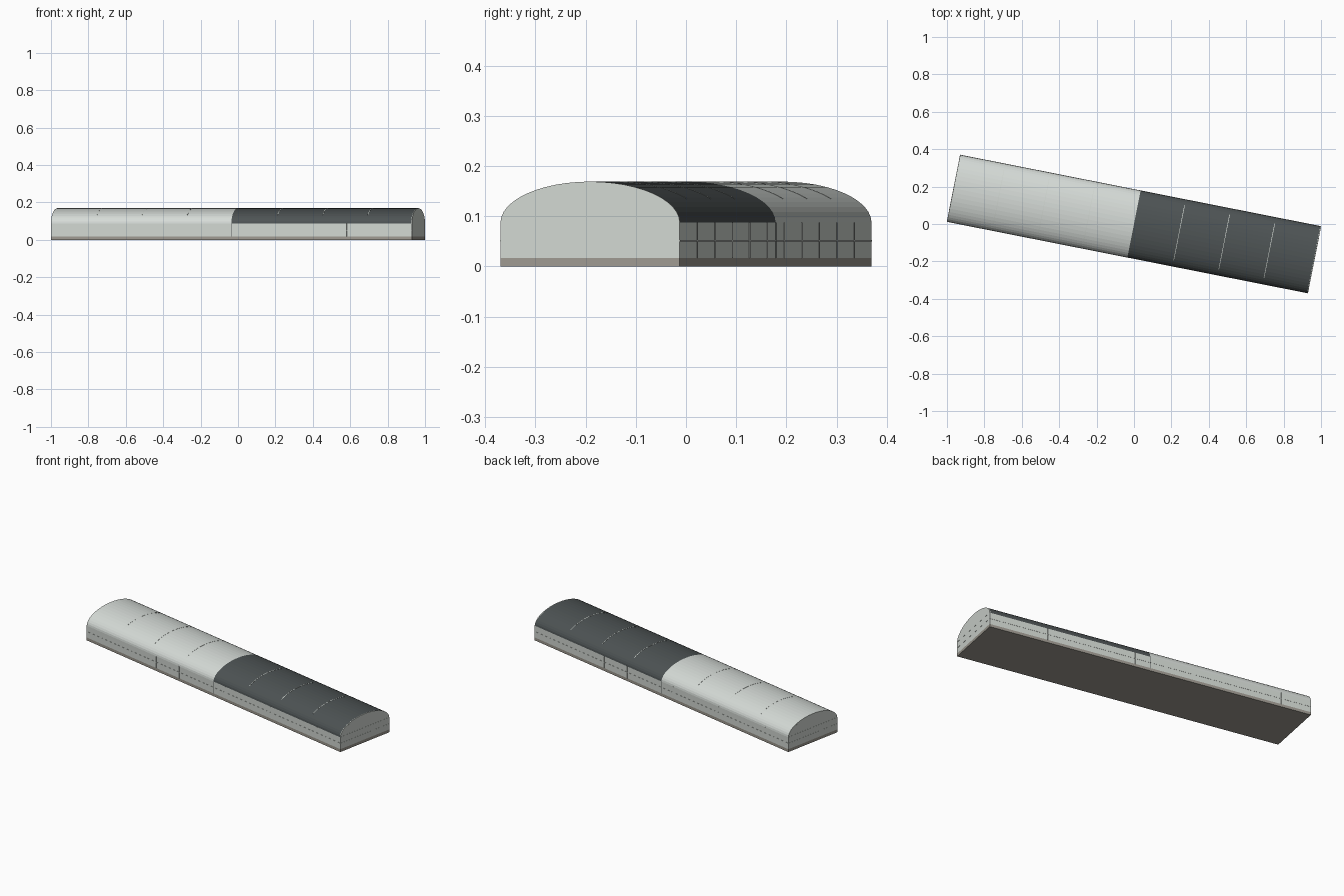
import bpy, bmesh
from math import sin, cos, pi, radians
from mathutils import Matrix

cube = bpy.data.objects.get("Cube")
if cube:
    bpy.data.objects.remove(cube, do_unlink=True)

LENGTH, HALF_W = 1.967, 0.182
HALF_L = LENGTH / 2
BASE, EAVES, RISE = 0.017, 0.087, 0.082
SEGMENTS = 24
TURN = Matrix.Rotation(radians(-11.2), 4, 'Z')


def material(name, rgb):
    m = bpy.data.materials.new(name)
    m.use_nodes = True
    m.diffuse_color = (*rgb, 1)
    m.node_tree.nodes["Principled BSDF"].inputs["Base Color"].default_value = (*rgb, 1)
    return m


wall_grey = material("pale wall grey", (0.64, 0.68, 0.64))
roof_pale = material("pale roof grey", (0.67, 0.71, 0.68))
roof_dark = material("dark slate roof", (0.075, 0.087, 0.089))
concrete = material("concrete", (0.34, 0.32, 0.28))
joint_dark = material("dark joint", (0.1, 0.11, 0.11))


def finish(name, bm, mat):
    bmesh.ops.recalc_face_normals(bm, faces=bm.faces[:])
    mesh = bpy.data.meshes.new(name)
    bm.to_mesh(mesh)
    bm.free()
    mesh.materials.append(mat)
    obj = bpy.data.objects.new(name, mesh)
    obj.matrix_world = TURN
    bpy.context.collection.objects.link(obj)


def add_box(bm, x, y, z):
    size = [b - a for a, b in (x, y, z)]
    mid = [(a + b) / 2 for a, b in (x, y, z)]
    bmesh.ops.create_cube(bm, size=1, matrix=Matrix.Translation(mid) @ Matrix.Diagonal((*size, 1)))


def arch(start, end, grow=0.0):
    """Points of the vault between two angles, from +y over to -y."""
    out = []
    for i in range(SEGMENTS + 1):
        a = start + (end - start) * i / SEGMENTS
        out.append(((HALF_W + grow) * cos(a), EAVES + (RISE + grow) * sin(a)))
    return out


def extrude_profile(bm, points, x0, x1):
    face = bm.faces.new([bm.verts.new((x0, y, z)) for y, z in points])
    new = bmesh.ops.extrude_face_region(bm, geom=[face])["geom"]
    verts = [v for v in new if isinstance(v, bmesh.types.BMVert)]
    bmesh.ops.translate(bm, verts=verts, vec=(x1 - x0, 0, 0))


# Foundation slab
bm = bmesh.new()
add_box(bm, (-HALF_L, HALF_L), (-HALF_W, HALF_W), (0, BASE))
finish("foundation", bm, concrete)

# Long side walls
bm = bmesh.new()
add_box(bm, (-HALF_L, HALF_L), (-HALF_W, HALF_W), (BASE, EAVES))
finish("side_walls", bm, wall_grey)

# Arched gable tops closing both ends
bm = bmesh.new()
for side in (-1, 1):
    extrude_profile(bm, arch(0, pi), side * (HALF_L - 0.004), side * HALF_L)
finish("end_gables", bm, wall_grey)

# Two halves of the vaulted roof
for name, side, mat in (("pale_roof", -1, roof_pale), ("dark_roof", 1, roof_dark)):
    bm = bmesh.new()
    extrude_profile(bm, arch(0, pi), 0, side * (HALF_L - 0.004))
    finish(name, bm, mat)

# Thin hoops over the roof
bm = bmesh.new()
lo, hi = radians(35), radians(145)
for k in range(-3, 4):
    x = k * LENGTH / 8
    if k:
        hoop = arch(lo, hi, 0.0006) + arch(lo, hi, -0.003)[::-1]
        extrude_profile(bm, hoop, x - 0.0015, x + 0.0015)
finish("roof_hoops", bm, wall_grey)

# Wall posts, horizontal rails and end posts
bm = bmesh.new()
for side in (-1, 1):
    face_y = sorted((side * (HALF_W - 0.002), side * (HALF_W + 0.001)))
    for k in range(-5, 5):
        x = (k + 0.5) * LENGTH / 11
        add_box(bm, (x - 0.003, x + 0.003), face_y, (BASE, EAVES))
    add_box(bm, (-HALF_L, HALF_L), face_y, (0.05, 0.053))
    face_x = sorted((side * (HALF_L - 0.002), side * (HALF_L + 0.0008)))
    for y in (-0.122, 0.122):
        add_box(bm, face_x, (y - 0.002, y + 0.002), (BASE, 0.142))
    for z in (0.05, 0.087):
        add_box(bm, face_x, (-HALF_W, HALF_W), (z, z + 0.002))
finish("posts_and_rails", bm, wall_grey)

# Dark joint strips where the two halves meet
bm = bmesh.new()
for side in (-1, 1):
    face_y = sorted((side * (HALF_W - 0.002), side * (HALF_W + 0.0012)))
    add_box(bm, (-0.0015, 0.0015), face_y, (BASE, EAVES))
finish("middle_joints", bm, joint_dark)
